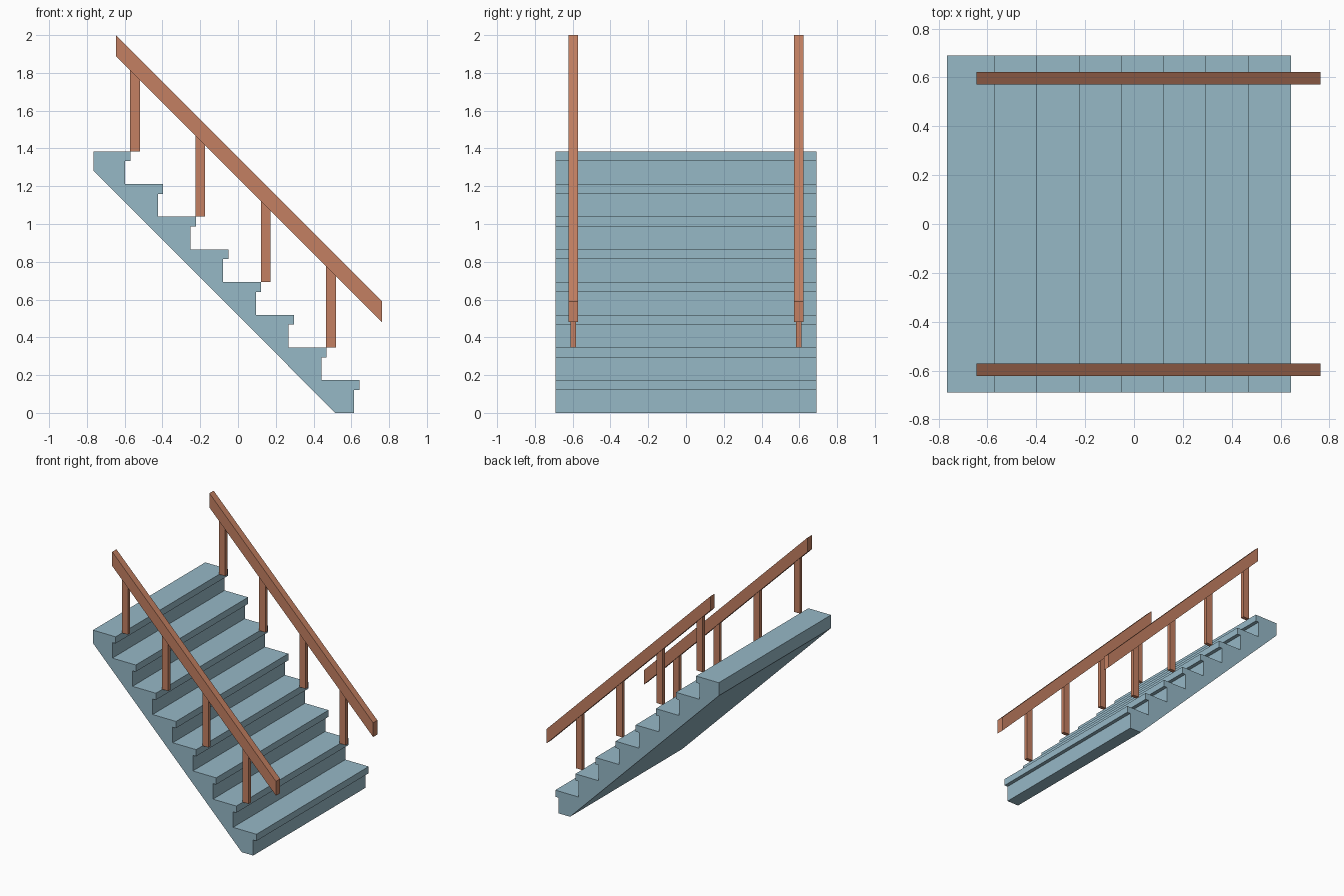
import bpy
import bmesh

cube = bpy.data.objects.get("Cube")
if cube:
    bpy.data.objects.remove(cube, do_unlink=True)


def make_material(name, color):
    mat = bpy.data.materials.new(name)
    mat.use_nodes = True
    mat.diffuse_color = color
    mat.node_tree.nodes["Principled BSDF"].inputs["Base Color"].default_value = color
    return mat


def extrude_profile(name, points, y_center, width, mat):
    """Solid made from an x-z outline, extruded along y."""
    bm = bmesh.new()
    face = bm.faces.new([bm.verts.new((x, y_center - width / 2, z)) for x, z in points])
    result = bmesh.ops.extrude_face_region(bm, geom=[face])
    moved = [v for v in result["geom"] if isinstance(v, bmesh.types.BMVert)]
    bmesh.ops.translate(bm, verts=moved, vec=(0, width, 0))
    bmesh.ops.recalc_face_normals(bm, faces=bm.faces)
    mesh = bpy.data.meshes.new(name)
    bm.to_mesh(mesh)
    bm.free()
    mesh.materials.append(mat)
    obj = bpy.data.objects.new(name, mesh)
    bpy.context.collection.objects.link(obj)
    return obj


blue = make_material("pale blue", (0.305, 0.479, 0.565, 1))
wood = make_material("warm wood", (0.546, 0.216, 0.122, 1))

# Stair body: eight steps with overhanging treads and a sloped underside
STEPS = 8
STEP = 0.1731
NOSE_X = 0.642
OVERHANG = 0.028
TREAD = 0.052
outline = [(0.515, 0)]
for i in range(STEPS):
    nose = NOSE_X - i * STEP
    riser = nose - OVERHANG
    top = (i + 1) * STEP
    outline += [(riser, i * STEP), (riser, top - TREAD), (nose, top - TREAD), (nose, top)]
outline += [(-0.765, STEPS * STEP), (-0.765, 1.283)]
extrude_profile("stair_steps", outline, 0, 1.38, blue)

# Handrails with posts on every second step
RAIL_START, RAIL_END = -0.646, 0.763
RAIL_TOP, RAIL_HEIGHT = 2.0, 0.111
SLOPE = 1.0


def rail_underside(x):
    return RAIL_TOP - RAIL_HEIGHT - SLOPE * (x - RAIL_START)


for side, y in (("left", 0.597), ("right", -0.597)):
    low, high = rail_underside(RAIL_END), rail_underside(RAIL_START)
    rail = [(RAIL_START, high), (RAIL_END, low),
            (RAIL_END, low + RAIL_HEIGHT), (RAIL_START, RAIL_TOP)]
    extrude_profile(f"handrail_{side}", rail, y, 0.052, wood)
    for n, i in enumerate(range(1, STEPS, 2)):
        x0 = NOSE_X - i * STEP - 0.002
        x1 = x0 + 0.052
        base = (i + 1) * STEP
        post = [(x0, base), (x1, base), (x1, rail_underside(x1)), (x0, rail_underside(x0))]
        extrude_profile(f"post_{side}_{n + 1}", post, y, 0.028, wood)
